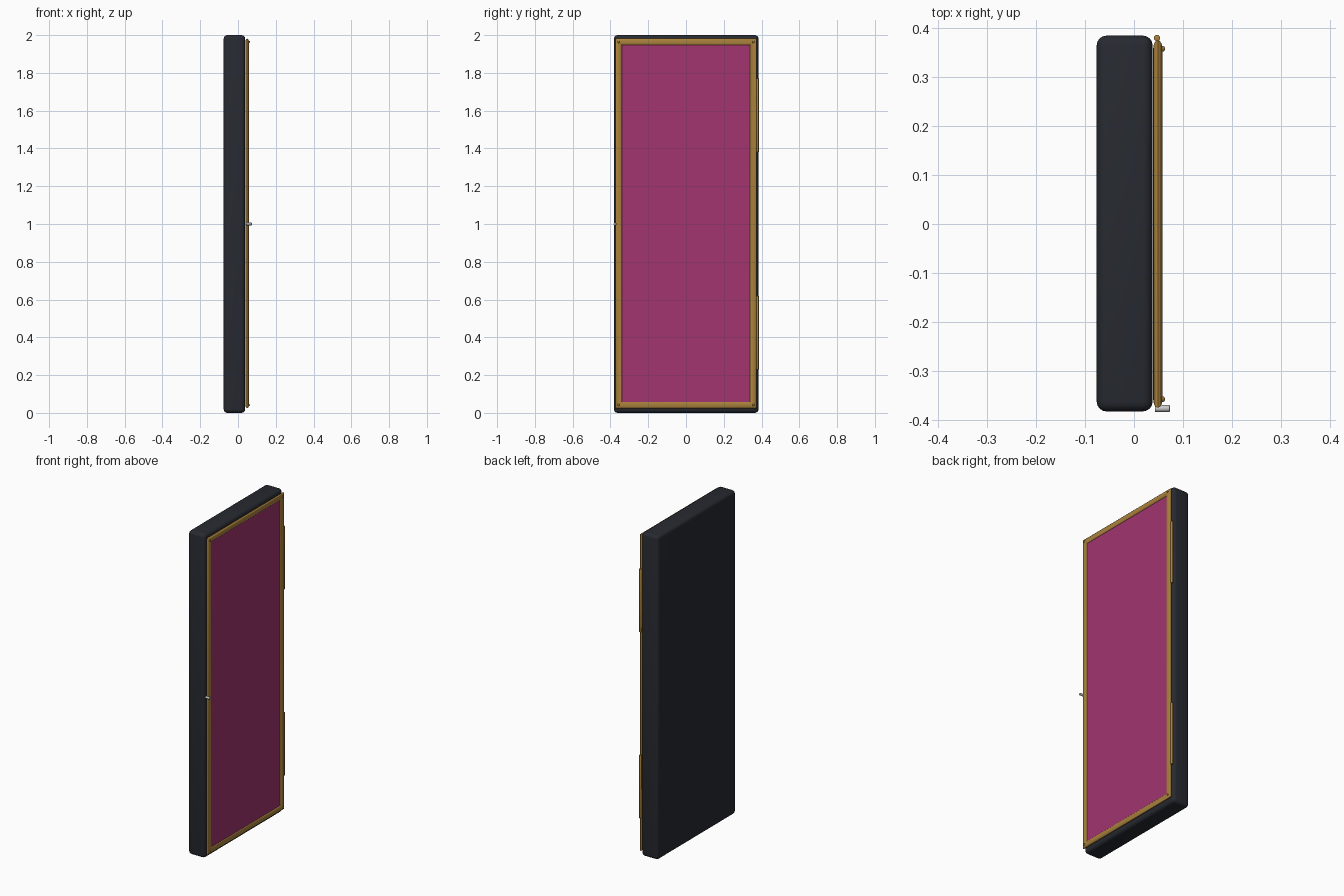
import bpy, bmesh, math

if "Cube" in bpy.data.objects:
    bpy.data.objects.remove(bpy.data.objects["Cube"])

def material(name, rgb):
    m = bpy.data.materials.new(name)
    m.diffuse_color = (*rgb, 1)
    m.use_nodes = True
    m.node_tree.nodes["Principled BSDF"].inputs["Base Color"].default_value = m.diffuse_color
    return m

DARK = material("dark_shell", (0.02, 0.023, 0.03))
GOLD = material("brass", (0.40, 0.22, 0.045))
PINK = material("magenta", (0.36, 0.035, 0.16))

def finish(ob, name, mat=None):
    ob.name = name
    if mat:
        ob.data.materials.append(mat)
    bpy.ops.object.select_all(action='DESELECT')
    ob.select_set(True)
    bpy.context.view_layer.objects.active = ob
    bpy.ops.object.shade_smooth_by_angle(angle=math.radians(40))
    return ob

def box(name, lo, hi, mat, bevel=0.0, segments=4):
    bpy.ops.mesh.primitive_cube_add(size=1, location=[(a + b) / 2 for a, b in zip(lo, hi)])
    ob = bpy.context.object
    ob.scale = [b - a for a, b in zip(lo, hi)]
    bpy.ops.object.transform_apply(location=False, rotation=False, scale=True)
    if bevel:
        mod = ob.modifiers.new("round", 'BEVEL')
        mod.width, mod.segments = bevel, segments
        bpy.ops.object.modifier_apply(modifier="round")
    return finish(ob, name, mat)

def cylinder(name, r, length, loc, mat=None, rot=(0, 0, 0), bevel=0.001):
    bpy.ops.mesh.primitive_cylinder_add(vertices=24, radius=r, depth=length, location=loc, rotation=rot)
    ob = bpy.context.object
    mod = ob.modifiers.new("round", 'BEVEL')
    mod.width, mod.segments = bevel, 2
    mod.limit_method = 'ANGLE'
    bpy.ops.object.modifier_apply(modifier="round")
    return finish(ob, name, mat)

# Rounded cabinet shell
box("cabinet_body", (-0.076, -0.382, 0.0), (0.038, 0.384, 2.0), DARK, 0.02)

# Door panel
box("door_panel", (0.041, -0.345, 0.05), (0.05, 0.345, 1.955), PINK)

# Mitred door frame: an oval section swept round a rectangle
bm = bmesh.new()
SIDES = 16
CX, CZ, HALF_Y, HALF_Z = 0.0485, 1.003, 0.357, 0.961
rings = []
for sy, sz in ((-1, -1), (1, -1), (1, 1), (-1, 1)):
    ring = []
    for i in range(SIDES):
        a = 2 * math.pi * i / SIDES
        d = 0.0175 * math.cos(a)
        ring.append(bm.verts.new((CX + 0.0095 * math.sin(a),
                                  sy * (HALF_Y + d), CZ + sz * (HALF_Z + d))))
    rings.append(ring)
for k in range(4):
    r0, r1 = rings[k], rings[(k + 1) % 4]
    for i in range(SIDES):
        j = (i + 1) % SIDES
        bm.faces.new((r0[i], r1[i], r1[j], r0[j]))
bmesh.ops.recalc_face_normals(bm, faces=bm.faces)
mesh = bpy.data.meshes.new("door_frame")
bm.to_mesh(mesh)
bm.free()
frame = bpy.data.objects.new("door_frame", mesh)
bpy.context.collection.objects.link(frame)
finish(frame, "door_frame", GOLD)

# Small studs at the frame corners
for sy in (-1, 1):
    for sz in (-1, 1):
        bpy.ops.mesh.primitive_uv_sphere_add(segments=16, ring_count=8, radius=0.006,
            location=(0.0575, sy * HALF_Y, CZ + sz * HALF_Z))
        finish(bpy.context.object, "corner_stud", GOLD)

# Hinge barrels on the far edge
for z in (0.425, 1.575):
    cylinder("hinge", 0.0065, 0.39, (0.047, 0.379, z), GOLD)

# Round door knob on the near edge
cylinder("door_knob", 0.007, 0.03, (0.058, -0.376, 1.0), None, (0, math.pi / 2, 0))
